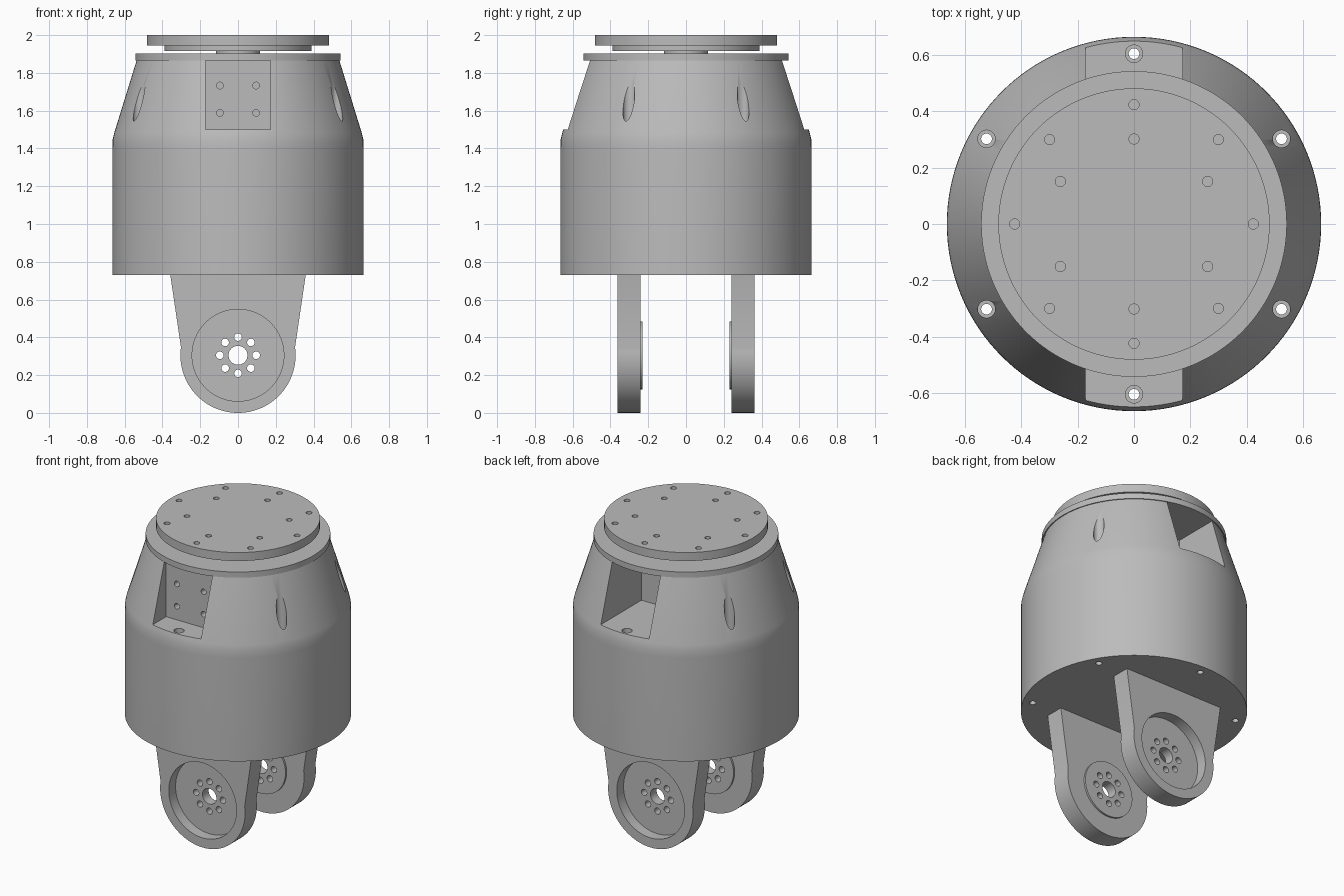
import bpy, bmesh
from math import cos, sin, pi, radians
from mathutils import Matrix, Vector

if "Cube" in bpy.data.objects:
    bpy.data.objects.remove(bpy.data.objects["Cube"])

GREY = (0.5, 0.5, 0.5, 1)
metal = bpy.data.materials.new("plain grey metal")
metal.use_nodes = True
metal.diffuse_color = GREY
metal.node_tree.nodes["Principled BSDF"].inputs["Base Color"].default_value = GREY


def add_cyl(bm, r, start, end, segs=96):
    """Capped cylinder between two points."""
    a, b = Vector(start), Vector(end)
    turn = (b - a).to_track_quat('Z', 'Y').to_matrix().to_4x4()
    bmesh.ops.create_cone(bm, cap_ends=True, segments=segs, radius1=r, radius2=r,
                          depth=(b - a).length,
                          matrix=Matrix.Translation((a + b) / 2) @ turn)


def add_box(bm, low, high):
    a, b = Vector(low), Vector(high)
    bmesh.ops.create_cube(bm, size=1, matrix=Matrix.Translation((a + b) / 2)
                          @ Matrix.Diagonal((*(b - a), 1)))


def finish(name, bm):
    bmesh.ops.recalc_face_normals(bm, faces=bm.faces)
    mesh = bpy.data.meshes.new(name)
    bm.to_mesh(mesh)
    bm.free()
    mesh.materials.append(metal)
    obj = bpy.data.objects.new(name, mesh)
    bpy.context.collection.objects.link(obj)
    return obj


def activate(obj):
    bpy.ops.object.select_all(action='DESELECT')
    obj.select_set(True)
    bpy.context.view_layer.objects.active = obj


def cut(obj, bm):
    """Subtract the bmesh solid from the object."""
    cutter = finish("cutter", bm)
    cutter.hide_render = True
    mod = obj.modifiers.new("cut", 'BOOLEAN')
    mod.operation, mod.solver, mod.object = 'DIFFERENCE', 'EXACT', cutter
    activate(obj)
    bpy.ops.object.modifier_apply(modifier=mod.name)
    bpy.data.objects.remove(cutter)


def smooth(obj):
    activate(obj)
    bpy.ops.object.shade_smooth_by_angle(angle=radians(30))


def disc(name, r, z0, z1):
    bm = bmesh.new()
    add_cyl(bm, r, (0, 0, z0), (0, 0, z1), 128)
    return finish(name, bm)


def ring(count, r, phase=0.0):
    return [(r * cos(phase + 2 * pi * i / count), r * sin(phase + 2 * pi * i / count))
            for i in range(count)]


# Housing: drum with a softened shoulder and a tapering top
profile = [(0, 0.73), (0.665, 0.73), (0.665, 1.40), (0.664, 1.445), (0.656, 1.48),
           (0.537, 1.865), (0, 1.865)]
bm = bmesh.new()
verts = [bm.verts.new((r, 0, z)) for r, z in profile]
edges = [bm.edges.new(pair) for pair in zip(verts, verts[1:])]
bmesh.ops.spin(bm, geom=verts + edges, axis=(0, 0, 1), cent=(0, 0, 0),
               angle=2 * pi, steps=128)
bmesh.ops.remove_doubles(bm, verts=bm.verts, dist=0.0005)
housing = finish("housing", bm)

# Shallow front pocket and deep rear pocket
bm = bmesh.new()
add_box(bm, (-0.173, -0.9, 1.5), (0.173, -0.49, 1.95))
add_box(bm, (-0.173, 0.21, 1.5), (0.173, 0.9, 1.95))
cut(housing, bm)

# Counterbores, then the bolt holes running down to the underside
for radius, low in ((0.031, 1.47), (0.019, 0.6)):
    bm = bmesh.new()
    for x, y in ring(6, 0.605, pi / 6):
        add_cyl(bm, radius, (x, y, low), (x, y, 1.84), 32)
    cut(housing, bm)

# Four mounting holes in the front pocket wall
bm = bmesh.new()
for x in (-0.096, 0.096):
    for z in (1.588, 1.733):
        add_cyl(bm, 0.018, (x, -0.55, z), (x, -0.43, z), 24)
cut(housing, bm)
smooth(housing)

# Turntable stack on top
smooth(disc("housing_flange", 0.543, 1.865, 1.902))
smooth(disc("turntable_shaft", 0.117, 1.9, 1.92))
smooth(disc("turntable_lower_plate", 0.39, 1.917, 1.945))
turntable = disc("turntable_plate", 0.482, 1.945, 2.0)
bm = bmesh.new()
for x, y in ring(8, 0.424) + ring(6, 0.302, pi / 6):
    add_cyl(bm, 0.018, (x, y, 1.955), (x, y, 2.05), 24)
cut(turntable, bm)
smooth(turntable)

# Clevis legs: tapered plate with a round end, recess outside and boss inside
PIVOT = 0.305
for name, side in (("front_leg", -1), ("back_leg", 1)):
    inner, outer = 0.242 * side, 0.363 * side
    tilt = radians(8)
    outline = [(0.36, 0.74)]
    for i in range(49):
        a = tilt - (pi + 2 * tilt) * i / 48
        outline.append((PIVOT * cos(a), PIVOT + PIVOT * sin(a)))
    outline.append((-0.36, 0.74))
    bm = bmesh.new()
    face = bm.faces.new([bm.verts.new((x, inner, z)) for x, z in outline])
    grown = bmesh.ops.extrude_face_region(bm, geom=[face])["geom"]
    bmesh.ops.translate(bm, vec=(0, outer - inner, 0),
                        verts=[v for v in grown if isinstance(v, bmesh.types.BMVert)])
    leg = finish(name, bm)

    bm = bmesh.new()
    add_cyl(bm, 0.243, (0, 0.293 * side, PIVOT), (0, 0.5 * side, PIVOT))
    cut(leg, bm)

    bm = bmesh.new()
    add_cyl(bm, 0.18, (0, 0.23 * side, PIVOT), (0, inner, PIVOT))
    boss = finish(name + "_boss", bm)

    # Pivot hole and bolt circle through both leg and boss
    for part in (leg, boss):
        bm = bmesh.new()
        add_cyl(bm, 0.05, (0, 0.1 * side, PIVOT), (0, 0.5 * side, PIVOT), 48)
        for x, z in ring(8, 0.096):
            add_cyl(bm, 0.02, (x, 0.1 * side, PIVOT + z), (x, 0.5 * side, PIVOT + z), 24)
        cut(part, bm)
        smooth(part)
